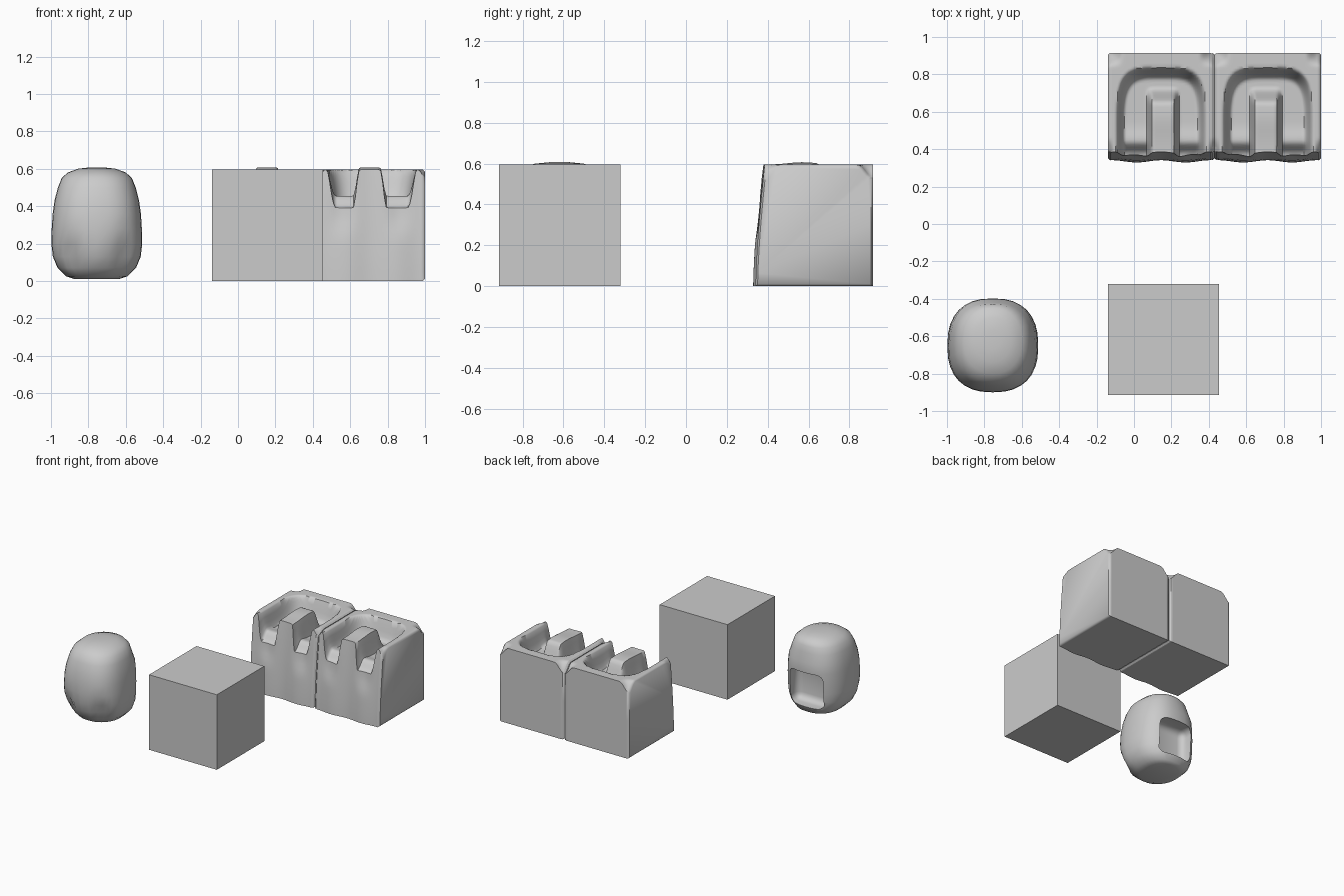
import bpy, bmesh, math
from mathutils import Vector

if "Cube" in bpy.data.objects:
    bpy.data.objects.remove(bpy.data.objects["Cube"])


def make_object(name, bm, angle=None):
    bmesh.ops.recalc_face_normals(bm, faces=bm.faces)
    me = bpy.data.meshes.new(name)
    bm.to_mesh(me)
    bm.free()
    ob = bpy.data.objects.new(name, me)
    bpy.context.collection.objects.link(ob)
    if angle:
        smooth(ob, angle)
    return ob


def smooth(ob, angle):
    bpy.ops.object.select_all(action='DESELECT')
    ob.select_set(True)
    bpy.context.view_layer.objects.active = ob
    bpy.ops.object.shade_smooth_by_angle(angle=math.radians(angle))


def step(a, b, t):
    t = max(0.0, min(1.0, (t - a) / (b - a)))
    return t * t * (3 - 2 * t)


def loft(bm, loops):
    rings = [[bm.verts.new(p) for p in loop] for loop in loops]
    n = len(rings[0])
    for a, b in zip(rings, rings[1:]):
        for i in range(n):
            j = (i + 1) % n
            bm.faces.new((a[i], a[j], b[j], b[i]))
    bm.faces.new(rings[0])
    bm.faces.new(rings[-1][::-1])


def box(name, lo, hi):
    bm = bmesh.new()
    bmesh.ops.create_cube(bm, size=1)
    for v in bm.verts:
        v.co = Vector([(lo[i] + hi[i]) / 2 + v.co[i] * (hi[i] - lo[i]) for i in range(3)])
    return make_object(name, bm)


# Plain cube
box("cube_block", (-0.14, -0.915, 0), (0.455, -0.32, 0.595))


# Sculpted seat-like blocks: hollow top, rim on three sides, central pillar
HALF, BACK = 0.285, 0.915


def top_height(u, y):
    floor = 0.44 - 0.05 * (1 - step(0.37, 0.44, y)) + 0.015 * math.exp(-((y - 0.45) / 0.05) ** 2)
    e = (abs(u) / 0.24) ** 4 + (max(0, y - 0.5) / 0.34) ** 4
    rim = step(0.4, 1.0, e)
    pillar = (1 - step(0.055, 0.09, abs(u - 0.01))) * (1 - step(0.64, 0.73, y))
    crown = 0.012 * pillar * math.exp(-((y - 0.57) / 0.1) ** 2)
    corner = step(0.2, HALF, abs(u)) * step(0.84, BACK, y) * 0.07
    corner += step(0.25, HALF, abs(u)) * (1 - step(0.36, 0.46, y)) * 0.05
    return floor + (0.595 - floor) * max(rim, pillar) + crown - corner


def front_y(u, z):
    lean = 0.335 + 0.045 * (z / 0.6) ** 1.5
    fold = 0.022 * math.sin(math.pi * min(1, z / 0.6)) ** 2
    scoop = math.exp(-((abs(u - 0.01) - 0.15) / 0.06) ** 2) * step(0.2, 0.4, z)
    return lean + fold * scoop + 0.006 * math.cos(u * 24)


def section(u):
    y0 = front_y(u, 0.5)
    h0 = top_height(u, y0)
    pts = [(front_y(u, h0 * k / 10), h0 * k / 10) for k in range(11)]
    y0 = pts[-1][0]
    pts += [(y, top_height(u, y)) for y in (y0 + (BACK - y0) * k / 40 for k in range(1, 41))]
    return pts + [(BACK, 0.3), (BACK, 0)]


def seat_block(name, centre, side):
    us = [-HALF + 0.012 + (2 * HALF - 0.024) * k / 56 for k in range(57)]
    loops = [[(centre + side * u, y, z) for y, z in section(u)] for u in us]
    # rounded end edges
    for s, at in ((-1, 0), (1, len(loops))):
        src = loops[0] if s < 0 else loops[-1]
        x = centre + side * s * HALF
        loops.insert(at, [(x, 0.63 + (y - 0.63) * 0.965, 0.3 + (z - 0.3) * 0.965) for _, y, z in src])
    bm = bmesh.new()
    loft(bm, loops)
    make_object(name, bm, 50)


seat_block("seat_block_left", 0.145, 1)
seat_block("seat_block_right", 0.715, -1)


# Rounded stone: z, half width, front y, back y, squareness
stone_rings = [
    (0.010, 0.12, -0.76, -0.47, 2.4), (0.025, 0.165, -0.80, -0.44, 2.4),
    (0.07, 0.21, -0.85, -0.42, 2.5), (0.13, 0.235, -0.88, -0.41, 2.5),
    (0.20, 0.243, -0.897, -0.405, 2.5), (0.28, 0.241, -0.90, -0.40, 2.5),
    (0.36, 0.236, -0.897, -0.398, 2.5), (0.43, 0.226, -0.885, -0.40, 2.5),
    (0.50, 0.208, -0.865, -0.42, 2.4), (0.55, 0.188, -0.84, -0.428, 2.3),
    (0.58, 0.155, -0.80, -0.45, 2.2), (0.60, 0.10, -0.74, -0.50, 2.0),
    (0.607, 0.04, -0.67, -0.57, 2.0)]
loops = []
for z, w, yf, yb, p in stone_rings:
    ring = []
    for k in range(32):
        a = 2 * math.pi * k / 32
        c, s = math.cos(a), math.sin(a)
        x = math.copysign(abs(c) ** (2 / p), c) * w
        y = (yf + yb) / 2 + math.copysign(abs(s) ** (2 / p), s) * (yb - yf) / 2
        # hollows either side of the lower front ridge
        if s < 0:
            dent = math.exp(-((abs(x) - 0.15) / 0.06) ** 2 - ((z - 0.13) / 0.08) ** 2)
            y += 0.06 * dent * -s
        ring.append((-0.755 + x, y, z))
    loops.append(ring)
bm = bmesh.new()
loft(bm, loops)
stone = make_object("rounded_stone", bm)

# Recess in the lower back of the stone
cutter = box("recess_cutter", (-0.90, -0.53, 0.07), (-0.61, -0.2, 0.35))
bev = cutter.modifiers.new("round", 'BEVEL')
bev.width, bev.segments = 0.05, 4
cutter.hide_render = True
cutter.hide_viewport = False
cutter.display_type = 'WIRE'
cut = stone.modifiers.new("recess", 'BOOLEAN')
cut.operation, cut.object, cut.solver = 'DIFFERENCE', cutter, 'EXACT'
bpy.context.view_layer.objects.active = stone
bpy.ops.object.modifier_apply(modifier="recess")
bpy.data.objects.remove(cutter)
smooth(stone, 45)
